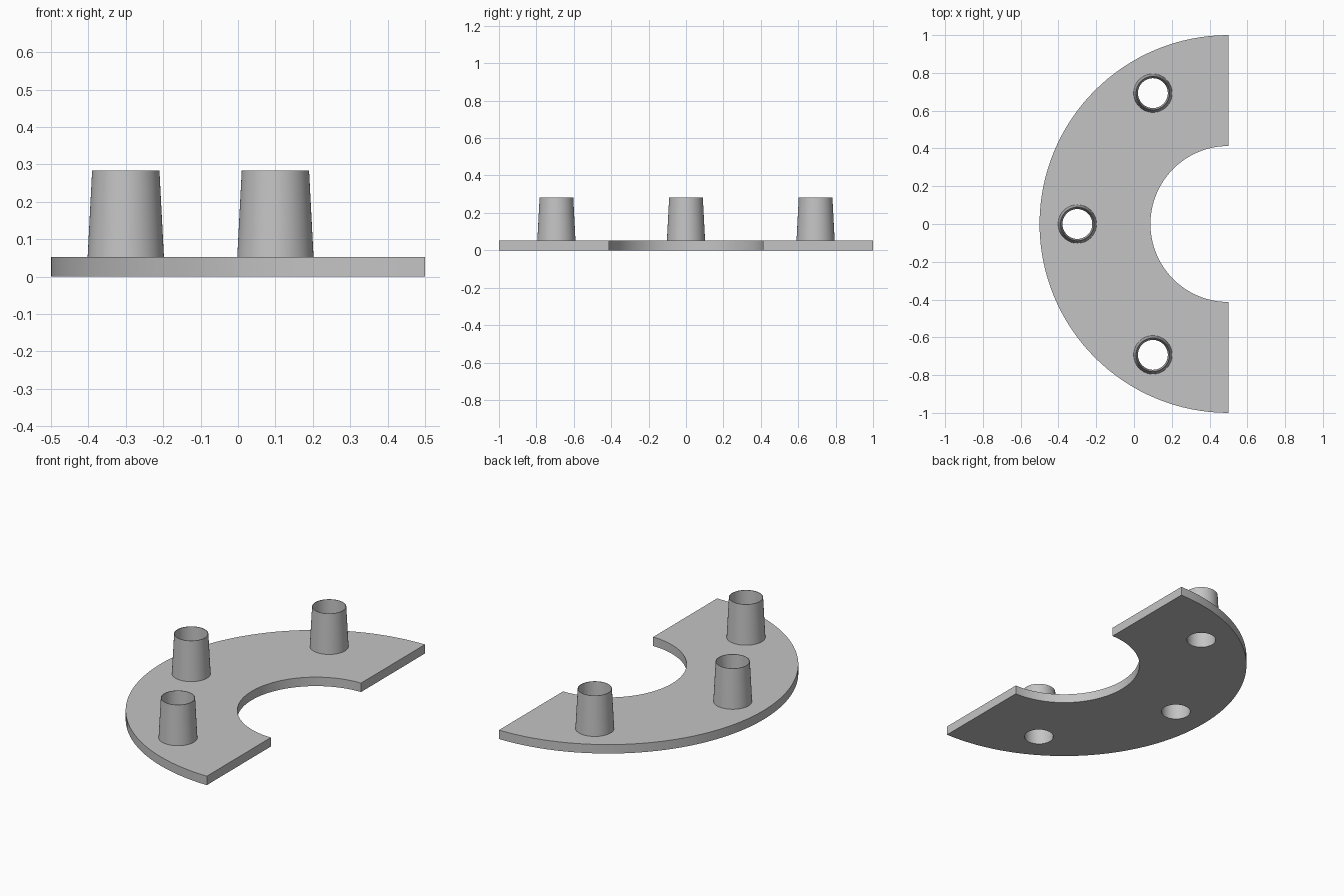
import bpy
import bmesh
from math import sin, cos, pi, radians

if "Cube" in bpy.data.objects:
    bpy.data.objects.remove(bpy.data.objects["Cube"], do_unlink=True)

THICK, TOP = 0.052, 0.283          # plate thickness, socket height
CENTRE_X = 0.5                     # centre of the half ring
OUTER, INNER, PITCH = 1.0, 0.413, 0.8
BORE_LOW, BORE_TOP = 0.079, 0.087  # tapered bore radii at z = 0 and at the rim
SEG = 64

grey = bpy.data.materials.new("plain grey")
grey.use_nodes = True
colour = (0.55, 0.55, 0.55, 1)
grey.diffuse_color = colour
grey.node_tree.nodes["Principled BSDF"].inputs["Base Color"].default_value = colour


def make_object(name, bm):
    bmesh.ops.recalc_face_normals(bm, faces=bm.faces)
    mesh = bpy.data.meshes.new(name)
    bm.to_mesh(mesh)
    bm.free()
    mesh.materials.append(grey)
    obj = bpy.data.objects.new(name, mesh)
    bpy.context.collection.objects.link(obj)
    return obj


def activate(obj):
    bpy.ops.object.select_all(action='DESELECT')
    obj.select_set(True)
    bpy.context.view_layer.objects.active = obj


def lathe(bm, x, y, profile, caps=False):
    """Spin (radius, z) points about a vertical axis at x, y."""
    rings = [[bm.verts.new((x + r * cos(2 * pi * i / SEG), y + r * sin(2 * pi * i / SEG), z))
              for i in range(SEG)] for r, z in profile]
    for a, b in zip(rings, rings[1:]):
        for i in range(SEG):
            j = (i + 1) % SEG
            bm.faces.new((a[i], a[j], b[j], b[i]))
    if caps:
        bm.faces.new(rings[0])
        bm.faces.new(rings[-1])


def bore(z):
    return BORE_LOW + (BORE_TOP - BORE_LOW) * z / TOP


# Half-ring plate: outer arc, inner arc back, extruded upwards
bm = bmesh.new()
angles = [pi / 2 + pi * i / SEG for i in range(SEG + 1)]
outline = [(OUTER, a) for a in angles] + [(INNER, a) for a in reversed(angles)]
face = bm.faces.new([bm.verts.new((CENTRE_X + r * cos(a), r * sin(a), 0)) for r, a in outline])
wall = bmesh.ops.extrude_face_region(bm, geom=[face])
bmesh.ops.translate(bm, vec=(0, 0, THICK),
                    verts=[v for v in wall["geom"] if isinstance(v, bmesh.types.BMVert)])
plate = make_object("half_ring_plate", bm)

# Three tapered sockets, open at the top and through the plate
spots = [(CENTRE_X + PITCH * cos(radians(d)), PITCH * sin(radians(d))) for d in (120, 180, 240)]
cut = bmesh.new()
parts = [plate]
for name, (x, y) in zip(("back_socket", "middle_socket", "front_socket"), spots):
    lathe(cut, x, y, [(bore(-0.1), -0.1), (bore(0.15), 0.15)], caps=True)
    bm = bmesh.new()
    lathe(bm, x, y, [(0.102, THICK), (0.09, TOP), (BORE_TOP, TOP), (bore(THICK), THICK),
                     (0.102, THICK)])
    bmesh.ops.remove_doubles(bm, verts=bm.verts, dist=0.0001)
    parts.append(make_object(name, bm))

# Bore the holes through the plate
cutter = make_object("hole_cutter", cut)
cutter.hide_render = True
mod = plate.modifiers.new("holes", 'BOOLEAN')
mod.operation = 'DIFFERENCE'
mod.solver = 'EXACT'
mod.object = cutter
activate(plate)
bpy.ops.object.modifier_apply(modifier=mod.name)
bpy.data.objects.remove(cutter, do_unlink=True)

for obj in parts:
    activate(obj)
    bpy.ops.object.shade_smooth_by_angle(angle=radians(30))
